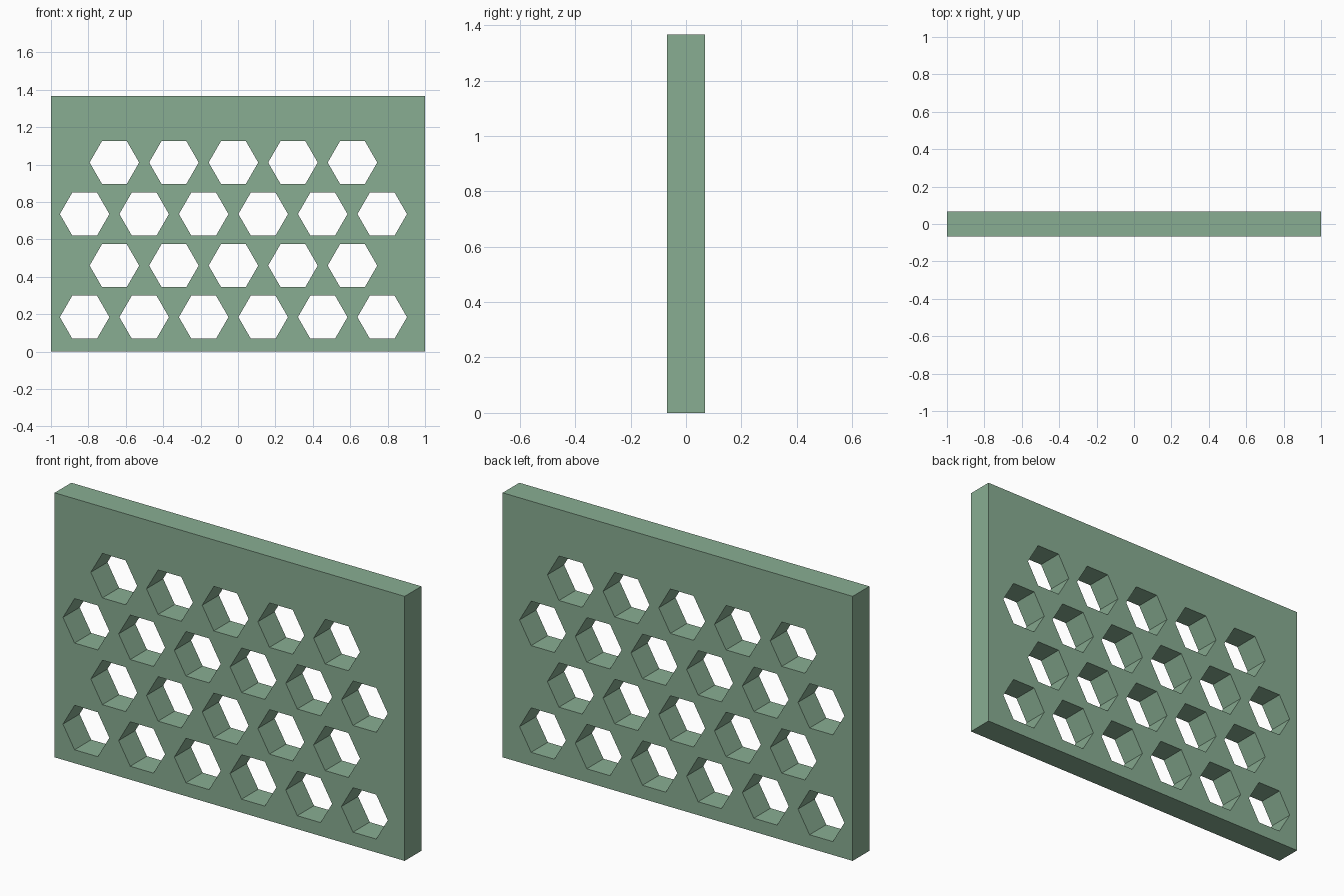
import bpy, bmesh
from math import cos, sin, pi

if "Cube" in bpy.data.objects:
    bpy.data.objects.remove(bpy.data.objects["Cube"])

HEIGHT, DEPTH = 1.366, 0.136
HOLE_R, PITCH = 0.1325, 0.3182
X0, Z0 = -0.82, 0.184

# Panel outline with hexagonal holes as one filled, extruded profile
curve = bpy.data.curves.new("perforated_panel", 'CURVE')
curve.dimensions = '2D'
curve.fill_mode = 'BOTH'
curve.extrude = DEPTH / 2


def add_loop(points):
    spline = curve.splines.new('POLY')
    spline.points.add(len(points) - 1)
    for p, (x, z) in zip(spline.points, points):
        p.co = (x, z, 0, 1)
    spline.use_cyclic_u = True
    spline.use_smooth = False


add_loop([(-1, 0), (1, 0), (1, HEIGHT), (-1, HEIGHT)])

# Staggered rows: six holes, then five
for row in range(4):
    odd = row % 2
    for col in range(6 - odd):
        cx = X0 + (col + odd / 2) * PITCH
        cz = Z0 + row * PITCH * sin(pi / 3)
        add_loop([(cx + HOLE_R * cos(i * pi / 3), cz + HOLE_R * sin(i * pi / 3))
                  for i in range(6)])

panel = bpy.data.objects.new("perforated_panel", curve)
bpy.context.collection.objects.link(panel)
panel.rotation_euler.x = pi / 2
bpy.context.view_layer.objects.active = panel
panel.select_set(True)
bpy.ops.object.convert(target='MESH')
panel = bpy.context.object

# Weld caps to walls and keep every face flat
bm = bmesh.new()
bm.from_mesh(panel.data)
bmesh.ops.remove_doubles(bm, verts=bm.verts, dist=1e-4)
bmesh.ops.dissolve_limit(bm, angle_limit=0.01, verts=bm.verts, edges=bm.edges)
bmesh.ops.recalc_face_normals(bm, faces=bm.faces)
for f in bm.faces:
    f.smooth = False
bm.to_mesh(panel.data)
bm.free()

# Muted green finish
mat = bpy.data.materials.new("green")
mat.diffuse_color = (0.25, 0.42, 0.29, 1)
mat.use_nodes = True
mat.node_tree.nodes["Principled BSDF"].inputs["Base Color"].default_value = mat.diffuse_color
panel.data.materials.clear()
panel.data.materials.append(mat)
